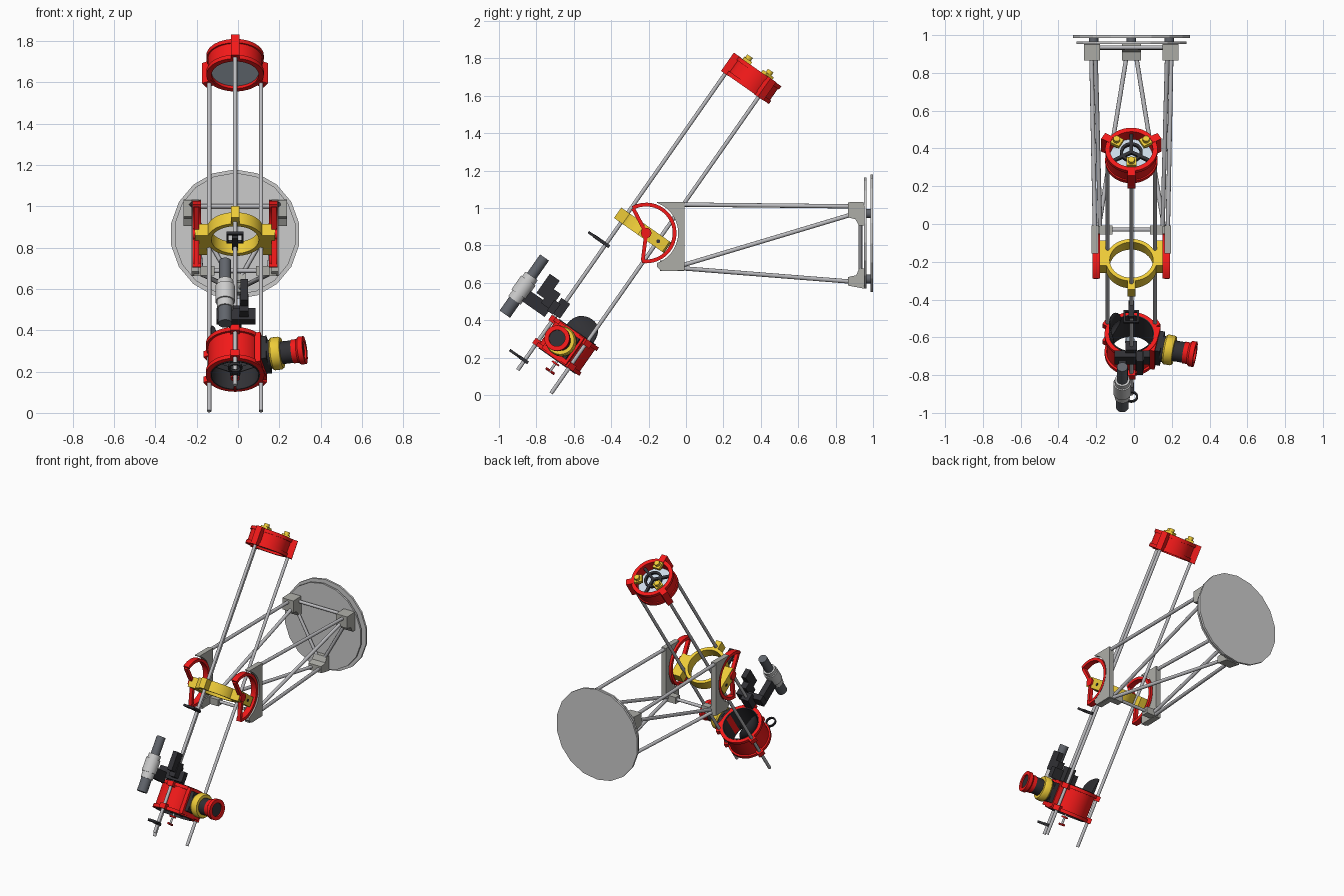
import bpy, bmesh
from math import sin, cos, pi, radians
from mathutils import Matrix, Vector

if "Cube" in bpy.data.objects:
    bpy.data.objects.remove(bpy.data.objects["Cube"])

CX = -0.014
WORLD = Matrix.Translation((CX, 0, 0))
# tube frame: local z runs along the optical axis, local -y is the upper/front side
TUBE = Matrix.Translation((CX, -0.21, 0.865)) @ Matrix.Rotation(radians(-35), 4, 'X')
# focuser frame: local z points radially out of the cage
FOC = TUBE @ Matrix.Translation((0, 0, -0.735)) @ Matrix.Rotation(radians(-12), 4, 'Z') @ Matrix.Rotation(pi / 2, 4, 'Y')

RED, YELLOW, BLACK = (0.9, 0.01, 0.01), (0.85, 0.6, 0.04), (0.03, 0.03, 0.035)
DARK, STONE, STEEL = (0.12, 0.13, 0.15), (0.42, 0.42, 0.39), (0.5, 0.5, 0.52)
PALE, GLASS, PLATE = (0.75, 0.75, 0.76), (0.6, 0.7, 0.8), (0.6, 0.6, 0.6)
mats = {}


def finish(name, bm, color, frame, flat=False):
    bmesh.ops.recalc_face_normals(bm, faces=bm.faces)
    me = bpy.data.meshes.new(name)
    bm.to_mesh(me)
    bm.free()
    if color not in mats:
        mats[color] = bpy.data.materials.new("paint_%d" % len(mats))
        mats[color].diffuse_color = (*color, 1)
    me.materials.append(mats[color])
    ob = bpy.data.objects.new(name, me)
    ob.matrix_world = frame
    bpy.context.collection.objects.link(ob)
    ob["flat"] = flat
    return ob


def box(name, lo, hi, color, frame, spin=0.0):
    lo, hi = Vector(lo), Vector(hi)
    bm = bmesh.new()
    bmesh.ops.create_cube(bm, size=1, matrix=Matrix.Rotation(spin, 4, 'Z') @ Matrix.Translation((lo + hi) / 2)
                          @ Matrix.Diagonal((*(hi - lo), 1)))
    return finish(name, bm, color, frame, True)


def rod(name, a, b, r, color, frame, r2=None, seg=16, flat=False):
    a, b = Vector(a), Vector(b)
    bm = bmesh.new()
    m = Matrix.Translation((a + b) / 2) @ (b - a).to_track_quat('Z', 'Y').to_matrix().to_4x4()
    bmesh.ops.create_cone(bm, cap_ends=True, segments=seg, radius1=r, radius2=r if r2 is None else r2,
                          depth=(b - a).length, matrix=m)
    return finish(name, bm, color, frame, flat)


def lathe(name, prof, color, frame, seg=40):
    bm = bmesh.new()
    rows = [[bm.verts.new((r * cos(2 * pi * i / seg), r * sin(2 * pi * i / seg), z)) for r, z in prof] for i in range(seg)]
    n = len(prof)
    for i in range(seg):
        p, q = rows[i], rows[(i + 1) % seg]
        for j in range(n):
            bm.faces.new((p[j], q[j], q[(j + 1) % n], p[(j + 1) % n]))
    return finish(name, bm, color, frame)


def prism(name, outline, x0, x1, color, frame):
    bm = bmesh.new()
    f = bm.faces.new([bm.verts.new((x0, y, z)) for y, z in outline])
    g = bmesh.ops.extrude_face_region(bm, geom=[f])['geom']
    bmesh.ops.translate(bm, vec=(x1 - x0, 0, 0), verts=[v for v in g if isinstance(v, bmesh.types.BMVert)])
    return finish(name, bm, color, frame)


def arc(r, a0, a1, n=28, c=(-0.213, 0.866)):
    angles = [radians(a0 + (a1 - a0) * i / n) for i in range(n + 1)]
    return [(c[0] + r * cos(a), c[1] + r * sin(a)) for a in angles]


def flanged(r_in, r, rf, z0, z1, t):
    return [(r_in, z0), (rf, z0), (rf, z0 + t), (r, z0 + t), (r, z1 - t), (rf, z1 - t), (rf, z1), (r_in, z1)]


# three tube poles with clamps on the mirror cell and cage
for k, ang in enumerate((-90, 30, 150)):
    a = radians(ang)
    x, y = 0.145 * cos(a), 0.145 * sin(a)
    rod("tube_pole_%d" % k, (x, y, -0.995), (x, y, 1.0), 0.0105, STEEL, TUBE)
    box("cell_pole_clamp", (0.122, -0.021, 0.938), (0.172, 0.021, 1.058), RED, TUBE, a)
    for z in (-0.832, -0.682):
        box("cage_pole_clamp", (0.122, -0.022, z), (0.165, 0.022, z + 0.034), RED, TUBE, a)
    # adjusting knobs and support arms behind the mirror
    b = a
    box("mirror_support_arm", (0.0, -0.009, 1.02), (0.116, 0.009, 1.035), BLACK, TUBE, b + pi)
    box("mirror_knob", (0.062, -0.026, 1.05), (0.114, 0.026, 1.072), YELLOW, TUBE, b)
    kx, ky = 0.09 * cos(b), 0.09 * sin(b)
    rod("mirror_knob_top", (kx, ky, 1.03), (kx, ky, 1.092), 0.018, YELLOW, TUBE, seg=12)
    box("secondary_vane", (0.0, -0.002, -0.825), (0.115, 0.002, -0.795), BLACK, TUBE, a + pi / 3)

# mirror cell at the top
lathe("mirror_cell", flanged(0.114, 0.132, 0.139, 0.94, 1.056, 0.022), RED, TUBE)
rod("primary_mirror", (0, 0, 0.955), (0, 0, 0.985), 0.114, GLASS, TUBE, seg=40)
lathe("mirror_support_ring", [(0.045, 1.018), (0.06, 1.018), (0.06, 1.036), (0.045, 1.036)], BLACK, TUBE, 24)

# lower cage with liner, secondary mirror and baffle
lathe("cage", flanged(0.119, 0.131, 0.142, -0.832, -0.648, 0.022), RED, TUBE)
lathe("cage_liner", [(0.114, -0.836), (0.12, -0.836), (0.12, -0.644), (0.114, -0.644)], BLACK, TUBE)
rod("secondary_holder", (0, 0, -0.83), (0, 0, -0.765), 0.025, BLACK, TUBE)
rod("secondary_mirror", (-0.006, 0, -0.741), (0.002, 0, -0.733), 0.04, GLASS, TUBE, seg=24)
rod("adjuster_stem", (0, 0, -0.905), (0, 0, -0.82), 0.007, STEEL, TUBE)
rod("adjuster_bar", (0, -0.028, -0.9), (0, 0.028, -0.9), 0.007, RED, TUBE, seg=10)
rod("adjuster_washer", (0, 0, -0.855), (0, 0, -0.845), 0.022, RED, TUBE)
bm = bmesh.new()
prev = None
for k in range(-8, 9):
    s, h = 0.1 * sin(k * pi / 16.5), 0.1 * cos(k * pi / 16.5)
    a = radians(168) + s / 0.118
    row = [bm.verts.new((0.118 * cos(a), 0.118 * sin(a), -0.645 + d)) for d in (-h, h)]
    if prev:
        bm.faces.new((prev[0], prev[1], row[1], row[0]))
    prev = row
finish("light_baffle", bm, BLACK, TUBE).modifiers.new("thickness", 'SOLIDIFY').thickness = 0.006

# focuser
box("focuser_plate", (-0.082, -0.08, 0.112), (0.09, 0.08, 0.142), RED, FOC)
box("focuser_block", (-0.066, -0.066, 0.14), (0.066, 0.066, 0.168), BLACK, FOC)
rod("focuser_base", (0, 0, 0.165), (0, 0, 0.185), 0.07, BLACK, FOC, seg=32)
lathe("focus_ring", [(0.05, 0.18), (0.074, 0.18), (0.08, 0.188), (0.08, 0.222), (0.074, 0.232), (0.05, 0.232)], YELLOW, FOC)
lathe("focus_tube", [(0.04, 0.18), (0.055, 0.18), (0.055, 0.3), (0.04, 0.3)], BLACK, FOC, 32)
lathe("eyepiece_ring", [(0.044, 0.285), (0.058, 0.285), (0.058, 0.31), (0.068, 0.32), (0.068, 0.345), (0.044, 0.345)], RED, FOC)
rod("eyepiece", (0, 0, 0.25), (0, 0, 0.335), 0.045, BLACK, FOC, seg=24)

# finder scope
fx, fy = -0.048, -0.373
for nm, z0, z1, r, c in (("eye_end", -0.79, -0.69, 0.034, DARK), ("body", -0.7, -0.54, 0.04, PALE),
                         ("collar", -0.66, -0.57, 0.047, PALE), ("front_end", -0.54, -0.42, 0.029, DARK)):
    rod("finder_" + nm, (fx, fy, z0), (fx, fy, z1), r, c, TUBE, seg=24)
box("finder_foot", (fx - 0.02, -0.34, -0.68), (fx + 0.02, -0.19, -0.61), BLACK, TUBE)
box("finder_crossbar", (-0.09, -0.2, -0.645), (0.098, -0.16, -0.575), BLACK, TUBE)
box("finder_pole_clamp", (-0.03, -0.175, -0.64), (0.03, -0.118, -0.545), BLACK, TUBE)
box("dot_sight_rail", (0.022, -0.25, -0.63), (0.066, -0.19, -0.53), BLACK, TUBE)
box("dot_sight_body", (0.026, -0.3, -0.6), (0.062, -0.235, -0.475), BLACK, TUBE)

# naked-eye sights on the upper pole: square frame and round ring
SZ = -0.174
for s in (-1, 1):
    box("sight_frame_side", (s * 0.036 - 0.005, -0.258, SZ - 0.007), (s * 0.036 + 0.005, -0.182, SZ + 0.007), BLACK, TUBE)
    yc = -0.22 + s * 0.034
    box("sight_frame_bar", (-0.041, yc - 0.005, SZ - 0.007), (0.041, yc + 0.005, SZ + 0.007), BLACK, TUBE)
box("sight_frame_stem", (-0.014, -0.225, SZ - 0.009), (0.014, -0.122, SZ + 0.009), BLACK, TUBE)
lathe("sight_ring", [(0.026, -0.007), (0.035, -0.007), (0.035, 0.007), (0.026, 0.007)], BLACK,
      TUBE @ Matrix.Translation((0, -0.207, -0.932)), 24)
box("sight_ring_stem", (-0.013, -0.176, -0.941), (0.013, -0.122, -0.923), BLACK, TUBE)

# yellow balance ring
lathe("balance_ring", [(0.115, -0.034), (0.136, -0.034), (0.136, 0.034), (0.115, 0.034)], YELLOW, TUBE)
box("balance_ring_clamp", (-0.021, -0.19, -0.034), (0.021, -0.122, 0.034), YELLOW, TUBE)

# altitude bearings, fork plates and truss, one per side
band = arc(0.162, 118, -98) + arc(0.142, -98, 118)
fork = [(-0.155, 1.032), (-0.008, 1.032), (-0.008, 0.665), (-0.13, 0.662), (-0.155, 0.685)] + arc(0.171, -70, 70, 18)
for s in (-1, 1):
    xs = sorted((s * 0.122, s * 0.194))
    box("balance_ring_block", (xs[0], -0.035, -0.034), (xs[1], 0.126, 0.034), YELLOW, TUBE)
    rod("block_bolt", (s * 0.19, 0.075, 0), (s * 0.197, 0.075, 0), 0.01, BLACK, TUBE)
    prism("altitude_bearing", band, s * 0.165, s * 0.205, RED, WORLD)
    rod("bearing_hub", (s * 0.16, -0.213, 0.866), (s * 0.205, -0.213, 0.866), 0.028, RED, WORLD, seg=24)
    for a in (118, -97):
        p = Vector((cos(radians(a)), sin(radians(a))))
        n = Vector((-p.y, p.x)) * 0.01
        c = Vector((-0.213, 0.866))
        prism("bearing_spoke", [c + n, c + p * 0.15 + n, c + p * 0.15 - n, c - n], s * 0.175, s * 0.2, RED, WORLD)
    prism("fork_plate", fork, s * 0.175, s * 0.21, STONE, WORLD)
    xs = sorted((s * 0.1, s * 0.2))
    box("fork_foot", (xs[0], -0.055, 0.665), (xs[1], -0.008, 0.71), STONE, WORLD)
    xs = sorted((s * 0.165, s * 0.2))
    box("fork_foot_pad", (xs[0], -0.14, 0.662), (xs[1], -0.01, 0.72), STONE, WORLD)
    # truss rods to the base
    rod("truss_top", (s * 0.193, -0.03, 1.018), (s * 0.212, 0.92, 1.008), 0.0115, STEEL, WORLD)
    rod("truss_diagonal", (s * 0.165, -0.03, 0.69), (s * 0.19, 0.92, 0.975), 0.0115, STEEL, WORLD)
    rod("truss_bottom", (s * 0.175, -0.03, 0.678), (s * 0.02, 0.92, 0.603), 0.0115, STEEL, WORLD)
    rod("base_brace", (s * 0.205, 0.932, 0.97), (0, 0.932, 0.61), 0.0105, STEEL, WORLD)
    rod("base_foot", (s * 0.2, 0.955, 0.97), (s * 0.2, 0.99, 0.97), 0.025, DARK, WORLD)
    # upper base bracket: tapered block
    prism("base_bracket", [(0.865, 1.03), (0.95, 1.033), (0.955, 0.905), (0.925, 0.905), (0.905, 0.94), (0.865, 0.95)],
          s * 0.165, s * 0.25, STONE, WORLD)
rod("fork_crossbar", (-0.17, -0.03, 0.688), (0.17, -0.03, 0.688), 0.0105, STEEL, WORLD)
rod("base_top_brace", (-0.2, 0.935, 1.0), (0.2, 0.935, 1.0), 0.0105, STEEL, WORLD)
prism("base_bottom_bracket", [(0.865, 0.63), (0.91, 0.64), (0.925, 0.675), (0.955, 0.675), (0.955, 0.568), (0.865, 0.585)],
      -0.05, 0.05, STONE, WORLD)
rod("base_foot", (0, 0.955, 0.62), (0, 0.99, 0.62), 0.025, DARK, WORLD)

# base discs
rod("base_disc_inner", (0, 0.953, 0.866), (0, 0.965, 0.866), 0.296, PLATE, WORLD, seg=18, flat=True)
rod("base_disc_outer", (0, 0.986, 0.864), (0, 1.0, 0.864), 0.314, PLATE, WORLD, seg=18, flat=True)

# smooth shading on round parts only
bpy.ops.object.select_all(action='DESELECT')
for ob in bpy.context.scene.objects:
    if not ob["flat"]:
        ob.select_set(True)
        bpy.context.view_layer.objects.active = ob
bpy.ops.object.shade_smooth_by_angle(angle=radians(35))

for m in bpy.data.materials:
    if m.users and not m.is_grease_pencil:
        m.use_nodes = True
        m.node_tree.nodes["Principled BSDF"].inputs["Base Color"].default_value = m.diffuse_color
